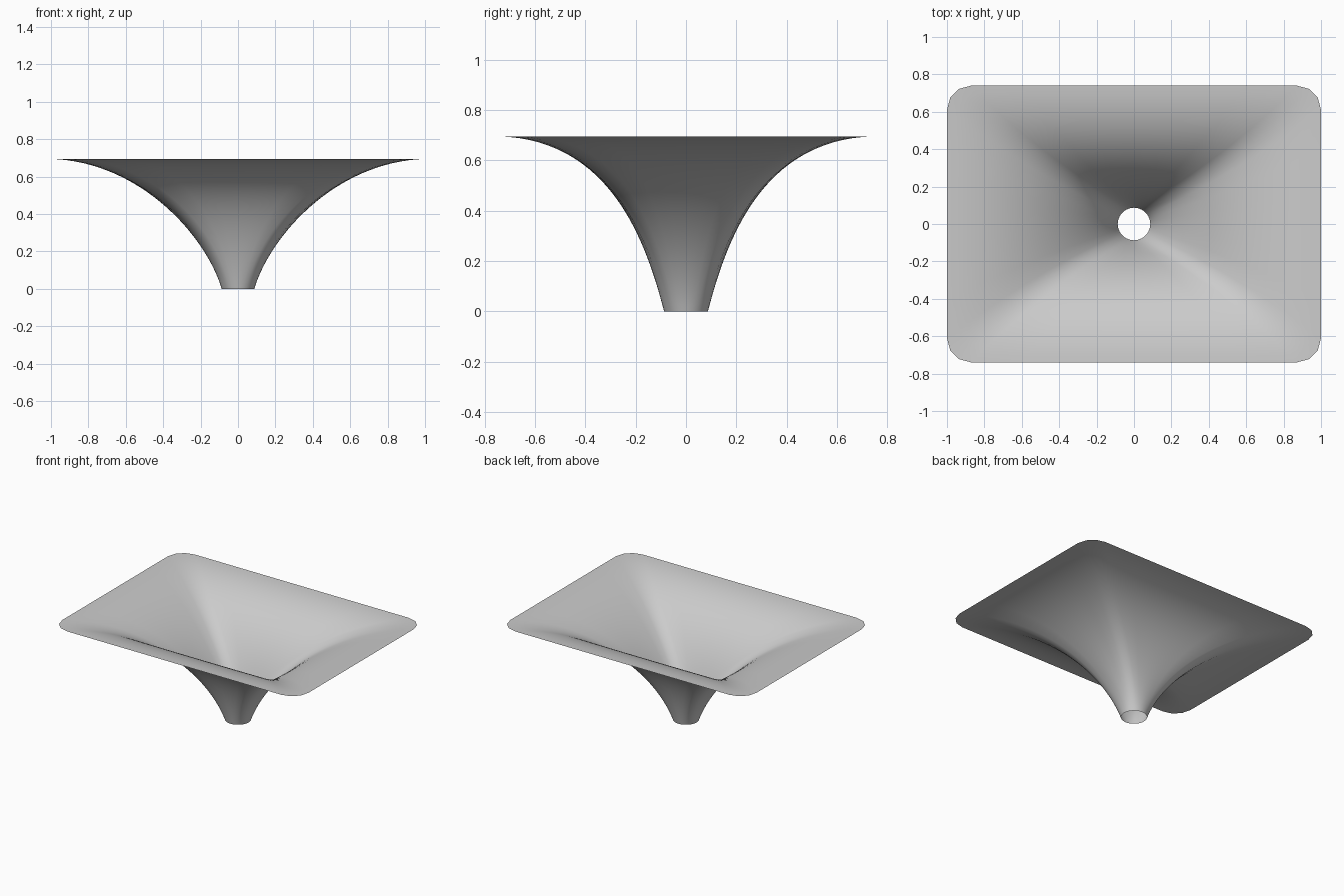
import bpy
import bmesh
import math
from mathutils import Vector

cube = bpy.data.objects.get("Cube")
if cube:
    bpy.data.objects.remove(cube, do_unlink=True)

HALF_X, HALF_Y, CORNER = 1.0, 0.74, 0.13
SIDE_STEPS, CORNER_STEPS, RINGS = 6, 3, 32

# Flare curves: (half width, height) control points for each axis
FLARE_X = [(0.087, 0), (0.17, 0.28), (0.52, 0.68), (HALF_X, 0.695)]
FLARE_Y = [(0.087, 0), (0.16, 0.28), (0.30, 0.68), (HALF_Y, 0.695)]


def bezier(points, t):
    weights = [(1 - t) ** 3, 3 * t * (1 - t) ** 2, 3 * t * t * (1 - t), t ** 3]
    return sum((Vector(p) * w for p, w in zip(points, weights)), Vector((0, 0)))


def mouth_outline():
    """Rounded rectangle, counter-clockwise from the lower right side."""
    points = []
    inner_x, inner_y = HALF_X - CORNER, HALF_Y - CORNER
    centres = [(inner_x, inner_y), (-inner_x, inner_y),
               (-inner_x, -inner_y), (inner_x, -inner_y)]
    for quarter in range(4):
        before, here = Vector(centres[quarter - 1]), Vector(centres[quarter])
        angle = quarter * math.pi / 2
        out = Vector((math.cos(angle), math.sin(angle))) * CORNER
        for i in range(SIDE_STEPS):
            points.append(before.lerp(here, i / SIDE_STEPS) + out)
        for i in range(CORNER_STEPS):
            a = angle + i / CORNER_STEPS * math.pi / 2
            points.append(here + Vector((math.cos(a), math.sin(a))) * CORNER)
    return points


# Horn: open sheet lofted from a round throat to a rectangular mouth
outline = mouth_outline()
count = len(outline)
step = math.tau / count
bm = bmesh.new()
rings = []
for r in range(RINGS + 1):
    t = r / RINGS
    width, height = bezier(FLARE_X, t)
    depth = bezier(FLARE_Y, t).x
    squareness = 1 - (1 - t) ** 2
    ring = []
    for i, p in enumerate(outline):
        a = (i - SIDE_STEPS / 2) * step
        circle = Vector((math.cos(a), math.sin(a)))
        unit = circle.lerp(Vector((p.x / HALF_X, p.y / HALF_Y)), squareness)
        ring.append(bm.verts.new((unit.x * width, unit.y * depth, height)))
    rings.append(ring)
for low, high in zip(rings, rings[1:]):
    for i in range(count):
        j = (i + 1) % count
        bm.faces.new((low[i], low[j], high[j], high[i])).smooth = True

mesh = bpy.data.meshes.new("horn_flare")
bm.to_mesh(mesh)
bm.free()
horn = bpy.data.objects.new("horn_flare", mesh)
bpy.context.collection.objects.link(horn)

# Plain grey finish
grey = bpy.data.materials.new("plain_grey")
grey.use_nodes = True
colour = (0.6, 0.6, 0.6, 1)
grey.diffuse_color = colour
grey.node_tree.nodes["Principled BSDF"].inputs["Base Color"].default_value = colour
mesh.materials.append(grey)
